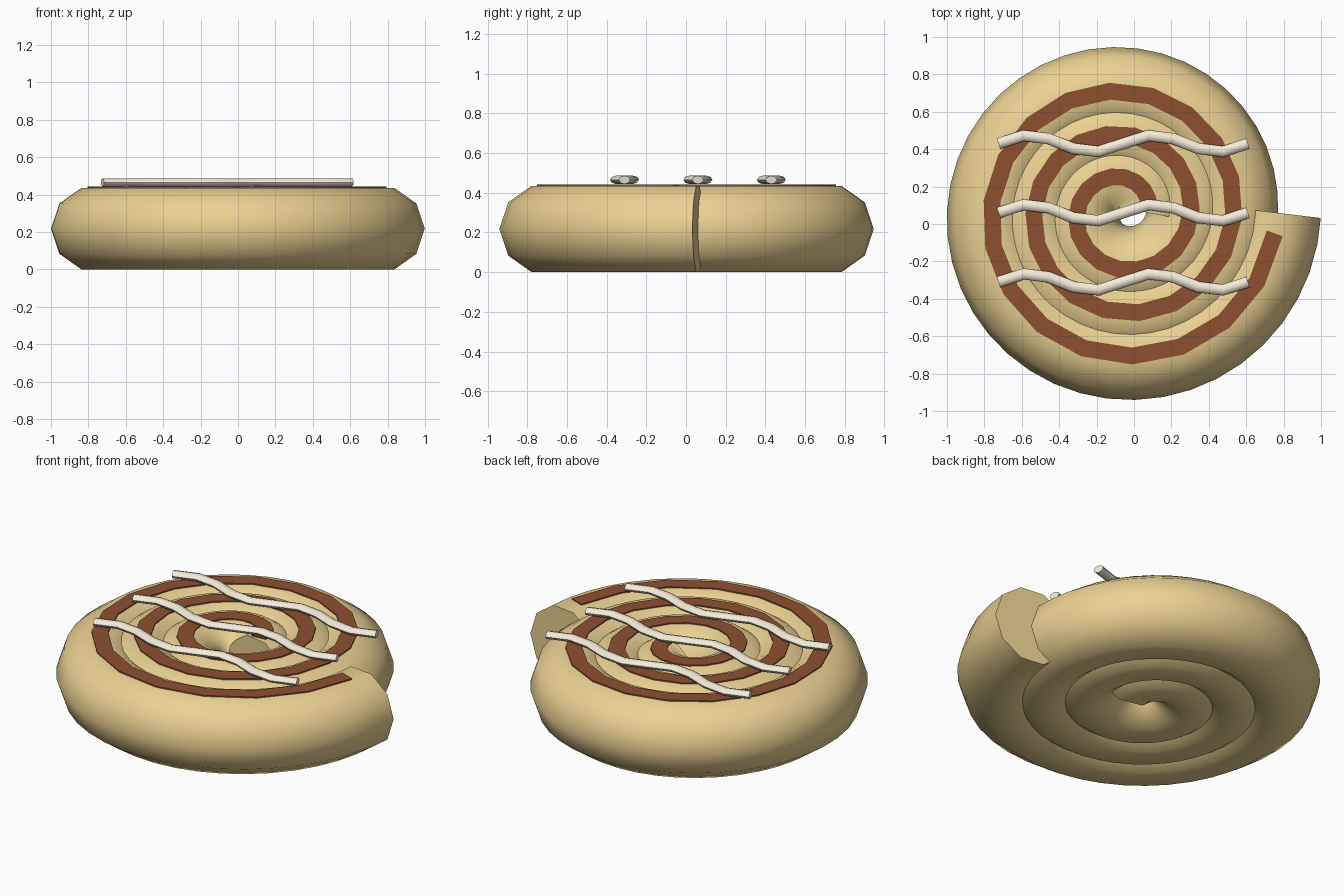
import bpy, bmesh, math
from mathutils import Vector

if "Cube" in bpy.data.objects:
    bpy.data.objects.remove(bpy.data.objects["Cube"])

CX, CY = -0.0575, 0.06          # spiral centre
R0, PITCH, TURNS = 0.1325, 0.23, 3


def material(name, rgb):
    m = bpy.data.materials.new(name)
    m.diffuse_color = (*rgb, 1)
    m.use_nodes = True
    m.node_tree.nodes["Principled BSDF"].inputs["Base Color"].default_value = m.diffuse_color
    return m


def spiral(a, b, steps):
    """Points on the spiral between turn a and turn b."""
    pts = []
    for i in range(steps + 1):
        t = a + (b - a) * i / steps
        r, ang = R0 + PITCH * t, 2 * math.pi * t
        pts.append((CX + r * math.cos(ang), CY + r * math.sin(ang)))
    return pts


def ellipse(a, b, n, phase=0.0):
    return [(a * math.cos(2 * math.pi * k / n + phase),
             b * math.sin(2 * math.pi * k / n + phase)) for k in range(n)]


def sweep(name, path, z, section, mat, angle):
    """Sweep a closed section along a level path and cap both ends."""
    bm = bmesh.new()
    rings = []
    for i, p in enumerate(path):
        before, after = path[max(i - 1, 0)], path[min(i + 1, len(path) - 1)]
        d = (Vector(after) - Vector(before)).normalized()
        rings.append([bm.verts.new((p[0] + d.y * u, p[1] - d.x * u, z + v))
                      for u, v in section])
    n = len(section)
    for r, s in zip(rings, rings[1:]):
        for k in range(n):
            bm.faces.new((r[k], r[(k + 1) % n], s[(k + 1) % n], s[k]))
    bm.faces.new(rings[0])
    bm.faces.new(rings[-1])
    bmesh.ops.recalc_face_normals(bm, faces=bm.faces)
    me = bpy.data.meshes.new(name)
    bm.to_mesh(me)
    bm.free()
    me.materials.append(mat)
    ob = bpy.data.objects.new(name, me)
    bpy.context.collection.objects.link(ob)
    bpy.ops.object.select_all(action='DESELECT')
    ob.select_set(True)
    bpy.context.view_layer.objects.active = ob
    bpy.ops.object.shade_smooth_by_angle(angle=math.radians(angle))
    return ob


dough = material("dough", (0.83, 0.64, 0.29))
cinnamon = material("cinnamon", (0.27, 0.08, 0.03))
icing = material("icing", (0.9, 0.83, 0.69))

# Rolled dough: ten-sided oval section with flat top and bottom
half = 0.2175
sweep("dough_roll", spiral(0, TURNS, 126), half,
      ellipse(0.235, half / math.sin(math.radians(72)), 10), dough, 60)

# Cinnamon filling strip on top of the roll
w, h = 0.045, 0.012
sweep("cinnamon_strip", spiral(0.025, TURNS - 0.0215, 54), 0.43,
      [(-w, -h), (w, -h), (w, h), (-w, h)], cinnamon, 30)

# Three wavy icing drizzles
for j, dy in enumerate((-0.37, 0, 0.37)):
    path = [(CX - 0.667 + 1.334 * i / 10,
             CY + dy + 0.045 * math.sin(4 * math.pi * i / 10)) for i in range(11)]
    sweep(f"icing_drizzle_{j + 1}", path, 0.465, ellipse(0.03, 0.021, 8), icing, 60)
